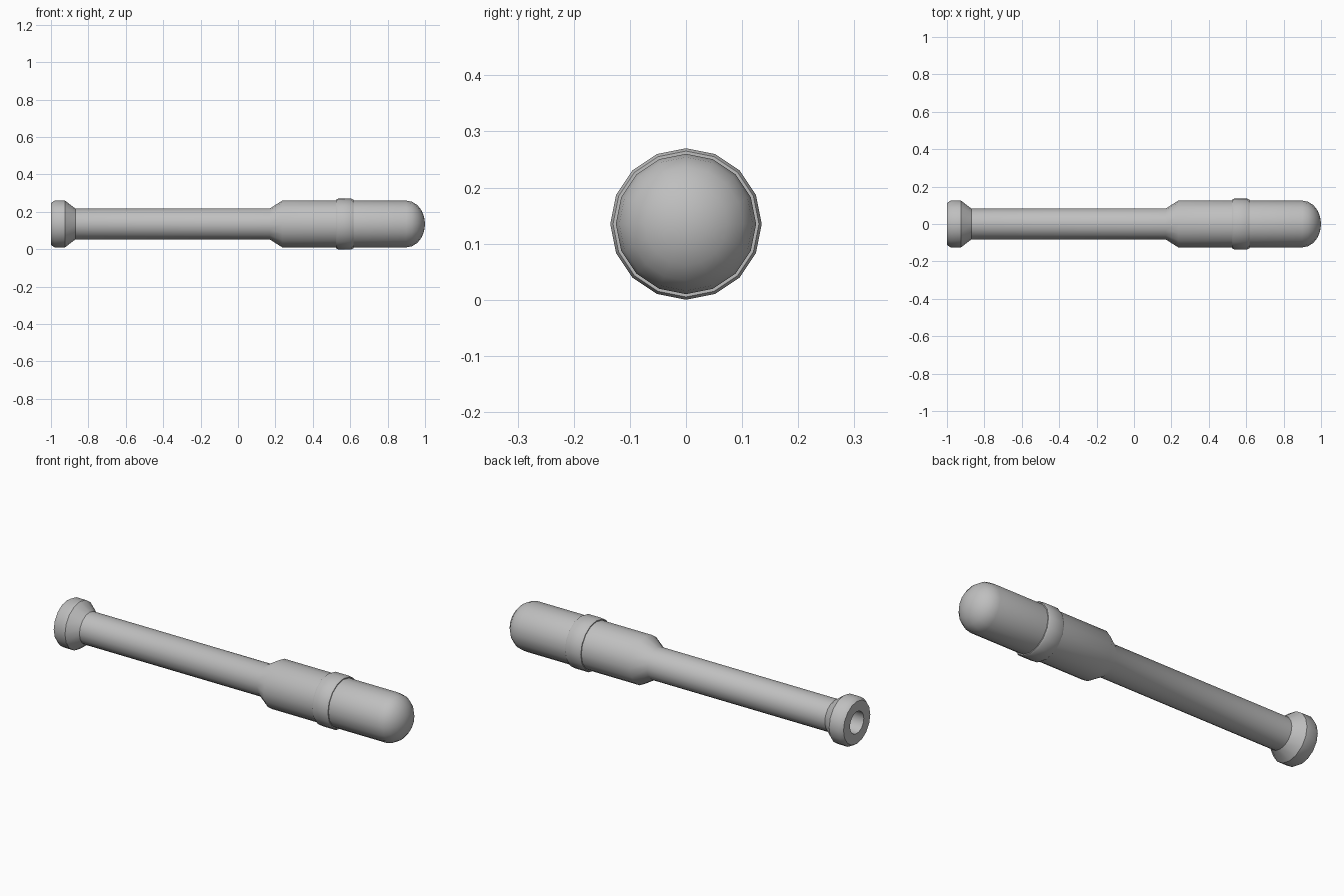
import bpy, bmesh, math

SIDES = 16
AXIS_Z = 0.135

cube = bpy.data.objects.get("Cube")
if cube:
    bpy.data.objects.remove(cube, do_unlink=True)

grey = bpy.data.materials.new("plain grey")
grey.use_nodes = True
COLOUR = (0.52, 0.52, 0.52, 1)
grey.diffuse_color = COLOUR
grey.node_tree.nodes["Principled BSDF"].inputs["Base Color"].default_value = COLOUR


def lathe(name, profile, closed=False):
    """Revolve (x, radius) points about the long axis."""
    bm = bmesh.new()
    rings = []
    for x, r in profile:
        if r < 1e-5:
            rings.append([bm.verts.new((x, 0, 0))] * SIDES)
        else:
            angles = [math.tau * i / SIDES for i in range(SIDES)]
            rings.append([bm.verts.new((x, r * math.sin(a), r * math.cos(a))) for a in angles])
    pairs = list(zip(rings, rings[1:]))
    if closed:
        pairs.append((rings[-1], rings[0]))
    for a, b in pairs:
        for i in range(SIDES):
            j = (i + 1) % SIDES
            corners = list(dict.fromkeys((a[i], a[j], b[j], b[i])))
            bm.faces.new(corners)
    bmesh.ops.recalc_face_normals(bm, faces=bm.faces)
    mesh = bpy.data.meshes.new(name)
    bm.to_mesh(mesh)
    bm.free()
    mesh.materials.append(grey)
    obj = bpy.data.objects.new(name, mesh)
    obj.location.z = AXIS_Z
    bpy.context.collection.objects.link(obj)
    bpy.ops.object.select_all(action='DESELECT')
    obj.select_set(True)
    bpy.context.view_layer.objects.active = obj
    bpy.ops.object.shade_smooth_by_angle(angle=math.radians(35))
    return obj


# Hollow handle: bore, flared end, shaft, shoulder and rounded head
bore = [(-0.8, 0), (-0.8, 0.058), (-1, 0.058)]
flare = [(-1, 0.112), (-0.98, 0.125), (-0.925, 0.125), (-0.87, 0.083)]
shoulder = [(0.17, 0.083), (0.237, 0.125)]
dome = [(0.9 + 0.1 * math.sin(t), 0.125 * math.cos(t))
        for t in (math.pi / 2 * i / 5 for i in range(6))]
lathe("handle_and_head", bore + flare + shoulder + dome)

# Raised band around the head
lathe("head_band", [(0.525, 0.12), (0.525, 0.13), (0.534, 0.135),
                    (0.608, 0.135), (0.617, 0.13), (0.617, 0.12)], closed=True)
